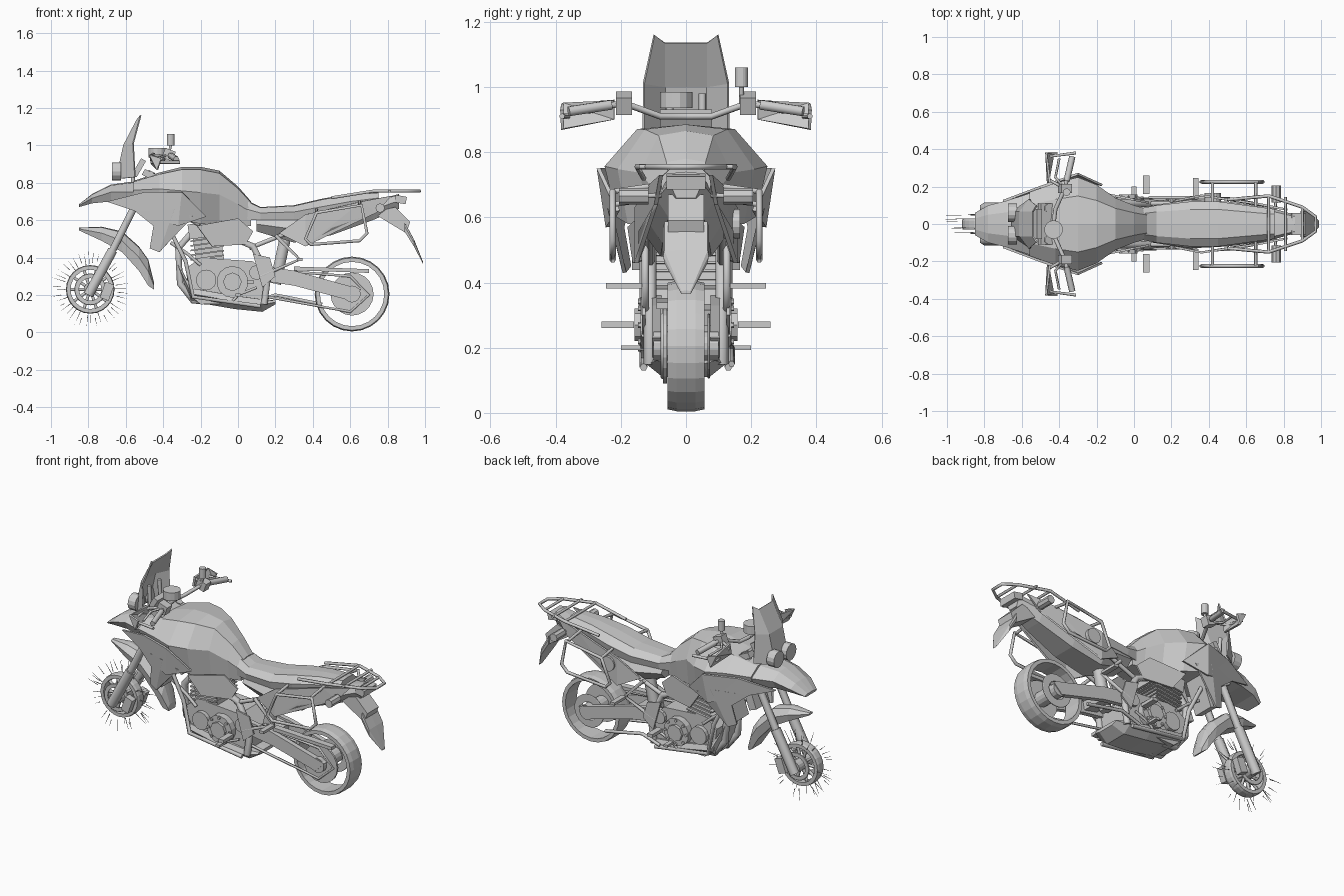
import bpy, bmesh, random
from math import sin, cos, pi, radians
from mathutils import Vector, Matrix

random.seed(4)
old = bpy.data.objects.get("Cube")
if old:
    bpy.data.objects.remove(old)

grey = bpy.data.materials.new("plain_grey")
grey.use_nodes = True
grey.diffuse_color = (.6, .6, .6, 1)
grey.node_tree.nodes["Principled BSDF"].inputs["Base Color"].default_value = grey.diffuse_color


def add(name, mesh, both=False, thick=0):
    """Link a mesh, optionally thickened and mirrored to the other side."""
    obj = bpy.data.objects.new(name, mesh)
    bpy.context.collection.objects.link(obj)
    mesh.materials.clear()
    mesh.materials.append(grey)
    if thick:
        solid = obj.modifiers.new("thickness", "SOLIDIFY")
        solid.thickness, solid.offset = thick, 0
    if both:
        mirror = obj.modifiers.new("mirror", "MIRROR")
        mirror.use_axis = (False, True, False)
        mirror.use_mirror_merge = False
    return obj


def from_bm(name, bm, both=False, thick=0):
    bmesh.ops.recalc_face_normals(bm, faces=bm.faces)
    mesh = bpy.data.meshes.new(name)
    bm.to_mesh(mesh)
    bm.free()
    return add(name, mesh, both, thick)


def skin(bm, rings, closed=False):
    """Join each ring of vertices to the next; cap the ends of an open run."""
    following = rings[1:] + rings[:1] if closed else rings[1:]
    for a, b in zip(rings, following):
        for i in range(len(a)):
            bm.faces.new((a[i - 1], a[i], b[i], b[i - 1]))
    if not closed:
        bm.faces.new(rings[0])
        bm.faces.new(rings[-1])


def loft(name, stations, shoulder=.5, belly=.8):
    """Symmetric faceted body; each station is x, top, bottom, half width."""
    bm = bmesh.new()
    rings = []
    for x, top, bottom, width in stations:
        height = top - bottom
        half = [(width * shoulder, top - height * .05), (width, top - height * .45), (width * belly, bottom)]
        outline = [(0, top)] + half + [(-y, z) for y, z in reversed(half)]
        rings.append([bm.verts.new((x, y, z)) for y, z in outline])
    skin(bm, rings)
    return from_bm(name, bm)


def panel(name, outline, depth, thick=.012, both=True):
    """Thin sheet over an (x, z) outline; depth gives y at each corner."""
    bm = bmesh.new()
    face = bm.faces.new([bm.verts.new((x, depth(x, z), z)) for x, z in outline])
    bmesh.ops.triangulate(bm, faces=[face])
    return from_bm(name, bm, both, thick)


def prism(name, outline, near, far, both=False):
    """Side outline (x, z) extruded across y."""
    bm = bmesh.new()
    rings = [[bm.verts.new((x, y, z)) for x, z in outline] for y in (near, far)]
    skin(bm, rings)
    return from_bm(name, bm, both)


def tube(name, points, radius, both=True, closed=False):
    curve = bpy.data.curves.new(name, "CURVE")
    curve.dimensions = "3D"
    curve.bevel_depth, curve.bevel_resolution = radius, 1
    curve.use_fill_caps = True
    line = curve.splines.new("POLY")
    line.points.add(len(points) - 1)
    for point, place in zip(line.points, points):
        point.co = (*place, 1)
    line.use_cyclic_u = closed
    path = bpy.data.objects.new(name + "_path", curve)
    mesh = bpy.data.meshes.new_from_object(path)
    bpy.data.objects.remove(path)
    return add(name, mesh, both)


def side_tube(name, outline, y, radius, both=True, closed=False):
    """Tube lying in a plane parallel to the side."""
    return tube(name, [(x, y, z) for x, z in outline], radius, both, closed)


def disc(name, centre, radius, width, both=True, axis="Y", sides=14):
    turn = {"X": Matrix.Rotation(pi / 2, 4, "Y"), "Y": Matrix.Rotation(pi / 2, 4, "X"), "Z": Matrix()}
    bm = bmesh.new()
    bmesh.ops.create_cone(bm, cap_ends=True, segments=sides, radius1=radius, radius2=radius, depth=width,
                          matrix=Matrix.Translation(centre) @ turn[axis])
    return from_bm(name, bm, both)


def ray(i, count):
    """Direction of spoke i in the plane of a wheel."""
    angle = 2 * pi * i / count
    return Vector((cos(angle), 0, sin(angle)))


def hoop(name, centre, outer, inner, half_width, sides=24):
    """Flat-sided ring around an axle, its tread slightly crowned."""
    profile = [(outer * .97, -half_width), (outer, -half_width / 2), (outer, half_width / 2),
               (outer * .97, half_width), (inner, half_width), (inner, -half_width)]
    bm = bmesh.new()
    rings = [[bm.verts.new(centre + ray(i, sides) * r + Vector((0, y, 0))) for r, y in profile] for i in range(sides)]
    skin(bm, rings, closed=True)
    return from_bm(name, bm)


def box(name, centre, size, tilt=0, both=False):
    bm = bmesh.new()
    turn = Matrix.Rotation(radians(tilt), 4, "Y")
    bmesh.ops.create_cube(bm, size=1, matrix=Matrix.Translation(centre) @ turn @ Matrix.Diagonal((*size, 1)))
    return from_bm(name, bm, both)


# Front wheel: rim, spokes, brake discs and radiating slivers
across = Vector((0, 1, 0))
front = Vector((-.79, 0, .23))
hoop("front_rim", front, .13, .105, .03)
disc("front_hub", front, .035, .15, both=False)
for side in (-1, 1):
    hoop("front_brake_disc", front + across * side * .05, .085, .06, .004)
for i in range(10):
    tube("front_spoke", [front, front + ray(i, 10) * .11], .009, both=False)
slivers = 40
for i in range(slivers):
    out = ray(i + random.random() / 2, slivers)
    edge = out.cross(across) * .002
    base = front + out * random.uniform(.12, .16) + across * random.uniform(-.05, .05)
    tip = base + out * (random.uniform(.195, .22) - (base - front).dot(out))
    corners = [base - edge, base + edge, tip]
    panel("tread_sliver", [(p.x, p.z) for p in corners], lambda x, z: base.y, thick=.002, both=False)

# Rear wheel, chain drive and swingarm
rear = Vector((.61, 0, .205))
hoop("rear_tyre", rear, .2, .172, .057)
disc("rear_hub", rear, .045, .2, both=False)
disc("sprocket", rear - across * .065, .115, .012, both=False, sides=20)
hoop("rear_brake_disc", rear + across * .07, .1, .055, .004)
prism("swingarm", [(.1, .36), (.3, .33), (.66, .23), (.6, .17), (.3, .25), (.1, .28)], .075, .105, both=True)
box("swingarm_bridge", (.25, 0, .3), (.09, .2, .05), tilt=12)
side_tube("chain", [(.1, .34), (.6, .3), (.7, .2), (.6, .11), (.1, .2)], -.07, .008, both=False)
box("chain_guard", (.5, -.07, .335), (.4, .04, .02), tilt=2)
side_tube("rear_shock", [(.2, .26), (.26, .54)], 0, .035, both=False)

# Fork, clamps and front mudguard
axle, knee, crown = (-.8, .2), (-.67, .44), (-.46, .86)
side_tube("fork_lower", [axle, knee], .085, .03)
side_tube("fork_upper", [knee, crown], .085, .022)
for x, z in ((-.55, .67), (-.47, .84)):
    box("fork_clamp", (x, 0, z), (.08, .22, .035), tilt=27)
box("brake_caliper", (-.7, .065, .22), (.05, .04, .09), tilt=20, both=True)
loft("front_mudguard", [(-.85, .56, .545, .02), (-.73, .565, .49, .06), (-.62, .54, .43, .07),
                        (-.53, .46, .33, .07), (-.48, .39, .25, .06), (-.45, .27, .23, .04)])

# Beak, tank, seat and tail
loft("beak", [(-.85, .685, .67, .06), (-.78, .74, .69, .1), (-.68, .79, .7, .125), (-.54, .81, .68, .17)])
loft("tank", [(-.56, .81, .7, .17), (-.42, .855, .66, .22), (-.3, .885, .6, .25), (-.2, .885, .58, .21),
              (-.1, .865, .58, .14), (0, .78, .57, .1), (.07, .7, .57, .08)], shoulder=.6, belly=.85)
loft("seat", [(.02, .72, .6, .08), (.12, .67, .6, .1), (.3, .68, .6, .12), (.45, .715, .62, .12),
              (.6, .74, .65, .1), (.75, .75, .68, .08)], shoulder=.65, belly=.9)
loft("tail_underside", [(.1, .61, .54, .1), (.3, .61, .48, .13), (.5, .65, .52, .12), (.72, .7, .6, .09),
                        (.86, .74, .66, .05)], shoulder=.8, belly=.6)
panel("tail_side_panel", [(.22, .53), (.36, .63), (.66, .7), (.82, .73), (.74, .64), (.5, .56), (.36, .46)],
      lambda x, z: .16 - abs(x - .4) / 5)
disc("side_silencer", (.42, .14, .58), .045, .05, both=False)


# Side shrouds, widest beside the tank and tucked in below, and radiators
def flare(x, z):
    return .268 - abs(x + .3) * .35 - max(0, .74 - z) * .12


panel("shroud_upper", [(-.7, .7), (-.5, .75), (-.3, .75), (-.17, .62), (-.32, .57), (-.52, .64)], flare)
panel("shroud_lower", [(-.55, .65), (-.34, .66), (-.24, .62), (-.42, .43), (-.47, .45), (-.45, .57)], flare)
panel("frame_cover", [(-.22, .57), (0, .61), (.08, .54), (.04, .47), (-.14, .46)], lambda x, z: .13 - x / 5)
box("radiator", (-.39, .1, .56), (.05, .13, .24), tilt=20, both=True)

# Headlights, instruments and windscreen
disc("headlight", (-.65, .06, .86), .05, .05, axis="X")
box("instrument_panel", (-.53, 0, .88), (.03, .16, .1), tilt=30)
side_tube("screen_bracket", [(-.56, .78), (-.57, .98)], .05, .012)
low, middle, top = (-.65, .82), (-.61, 1), (-.54, 1.135)
screen = bmesh.new()
skin_rows = [[screen.verts.new((x + back, y, z + lift)) for x, z in (low, middle, top)]
             for y, back, lift in ((-.13, .1, .01), (-.065, 0, 0), (.065, 0, 0), (.13, .1, .01))]
for row in (skin_rows[0], skin_rows[-1]):
    row[-1].co = (-.52, row[-1].co.y * .75, 1.16)
    row[1].co.x = -.56
for a, b in zip(skin_rows, skin_rows[1:]):
    for i in (1, 2):
        screen.faces.new((a[i - 1], a[i], b[i], b[i - 1]))
from_bm("windscreen", screen, thick=.008)

# Handlebar, grips, guards and reservoir
inner, outer = (-.37, .19, .95), (-.33, .36, .925)
tube("handlebar", [(-.43, 0, .91), (-.42, .08, .91), inner, outer], .011)
tube("grip", [(-.36, .23, .945), outer], .017)
box("switch_block", inner, (.06, .05, .055), tilt=20, both=True)
tube("control_lever", [inner, (-.42, .25, .935), (-.4, .35, .92)], .007)
tube("guard_bar", [inner, (-.46, .24, .94), (-.46, .36, .91), (-.31, .38, .91)], .009)
panel("hand_guard", [(-.45, .96), (-.47, .95), (-.41, .93), (-.43, .87), (-.46, .9)],
      lambda x, z: .22 if x < -.44 and z != .95 else .38)
disc("fluid_reservoir", (-.36, .17, 1.03), .02, .06, both=False, axis="Z")
side_tube("reservoir_stem", [(-.37, .95), (-.36, 1)], .17, .008, both=False)
disc("clock_housing", (-.43, -.03, .96), .05, .05, both=False, axis="Z")

# Engine: crankcase, cylinders, covers and sump guard
prism("crankcase", [(-.26, .2), (-.28, .34), (-.2, .4), (.08, .38), (.16, .3), (.14, .16), (-.2, .15)], -.1, .1)
box("cylinder_block", (-.16, 0, .46), (.15, .18, .18), tilt=-8)
box("cylinder_head", (-.17, 0, .55), (.19, .22, .08), tilt=-8)
for i in range(5):
    box("cooling_fin", (-.165, 0, .4 + i / 40), (.18, .21, .008), tilt=-8)
clutch = Vector((-.03, .115, .27))
disc("clutch_cover", clutch, .085, .05)
disc("cover_cap", clutch + across * .03, .05, .025, sides=8)
disc("generator_cover", (-.17, .11, .28), .055, .03)
for i in range(8):
    disc("cover_bolt", clutch + across * .027 + ray(i, 8) * .072, .009, .012, sides=6)
disc("output_cover", (.1, .1, .32), .04, .04, sides=10)
loft("sump_guard", [(-.32, .37, .34, .08), (-.25, .24, .165, .12), (-.02, .2, .125, .13), (.13, .18, .11, .12),
                    (.2, .17, .15, .09)], shoulder=.9, belly=.6)
side_tube("exhaust_header", [(-.25, .53), (-.32, .45), (-.31, .26), (-.24, .17), (.1, .15)], .06, .02)
side_tube("oil_hose", [(-.36, .48), (-.27, .42), (-.2, .36)], .12, .01)

# Frame, pegs and levers
side_tube("main_frame", [(-.2, .58), (.08, .46), (.16, .3), (.14, .15)], .11, .02)
tube("head_frame", [(-.45, .05, .72), (-.2, .11, .58)], .02)
tube("subframe", [(.06, .11, .45), (.36, .11, .57), (.75, .06, .69)], .013)
side_tube("down_tube", [(-.4, .62), (-.28, .38), (-.24, .19), (.12, .14)], .13, .012)
prism("heel_plate", [(.08, .42), (.17, .4), (.2, .3), (.13, .24)], .125, .135, both=True)
box("rider_peg", (.065, .21, .27), (.035, .1, .02), both=True)
box("foot_lever", (0, .16, .2), (.025, .08, .015), both=True)
side_tube("lever_arm", [(.1, .24), (0, .2), (-.03, .165)], .13, .008)
box("pillion_peg", (.33, .19, .39), (.03, .11, .016), both=True)
side_tube("pillion_bracket", [(.2, .52), (.33, .39), (.12, .3)], .125, .012)
side_tube("side_stand", [(.08, .16), (.2, .2), (.45, .15)], .14, .01, both=False)

# Luggage rails, rear rack, lamps and number plate
side_tube("side_rail", [(.42, .64), (.36, .5), (.39, .47), (.65, .49), (.69, .53), (.66, .68)], .225, .01, closed=True)
for x, z in ((.42, .64), (.65, .68)):
    tube("rail_mount", [(x, .22, z), (x, .08, z + .02)], .009)
rack = .755
tube("rear_rack", [(.5, .13, .72), (.72, .15, rack), (.9, .09, rack), (.97, .04, rack), (.97, 0, rack)], .009)
for x in (.72, .81, .9):
    tube("rack_bar", [(x, 0, rack), (x, .63 - x * .6 if x > .8 else .15, rack)], .008)
disc("turn_signal", (.76, .16, .665), .025, .09, sides=8)
tube("signal_stem", [(.75, .05, .67), (.76, .13, .665)], .008)
box("tail_lamp", (.87, 0, .71), (.06, .12, .04), tilt=10)
prism("plate_bracket", [(.72, .64), (.84, .67), (.92, .59), (.9, .53), (.8, .59)], -.055, .055)
loft("number_plate", [(.89, .59, .54, .07), (.94, .5, .46, .07), (.99, .375, .365, .015)], shoulder=.95, belly=.95)
